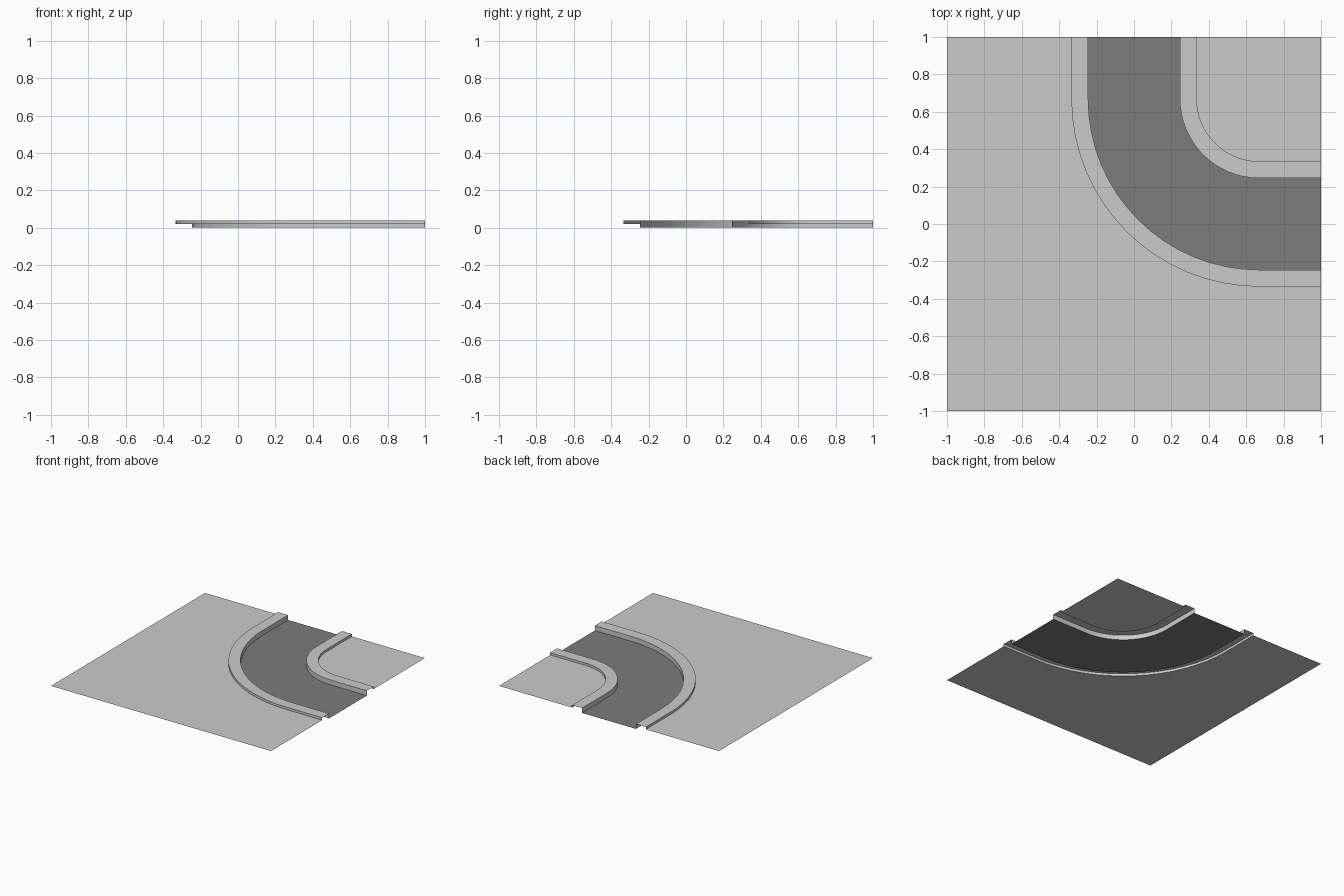
import bpy, bmesh, math

if "Cube" in bpy.data.objects:
    bpy.data.objects.remove(bpy.data.objects["Cube"])

C = 0.67        # bend centre on x and y; straights run on from here to the tile edge
SEG = 16
GROUND_Z, CURB_Z, ROAD_Z = 0.02, 0.04, 0.0


def bend(edge, z):
    """Line from the back edge, round the bend, out to the right edge."""
    r = C - edge
    pts = [(edge, 1, z)]
    for i in range(SEG + 1):
        a = math.pi + i * math.pi / 2 / SEG
        pts.append((C + r * math.cos(a), C + r * math.sin(a), z))
    return pts + [(1, edge, z)]


def finish(name, bm):
    me = bpy.data.meshes.new(name)
    bm.to_mesh(me)
    bm.free()
    ob = bpy.data.objects.new(name, me)
    bpy.context.collection.objects.link(ob)
    bpy.context.view_layer.objects.active = ob
    bpy.ops.object.select_all(action='DESELECT')
    ob.select_set(True)
    bpy.ops.object.shade_smooth_by_angle(angle=math.radians(30))
    return ob


def sweep(name, profile):
    """Skin a cross-section of (edge, z) points, listed from outside to inside."""
    bm = bmesh.new()
    rows = [[bm.verts.new(p) for p in bend(e, z)] for e, z in profile]
    for a, b in zip(rows, rows[1:]):
        for i in range(len(a) - 1):
            bm.faces.new((a[i], a[i + 1], b[i + 1], b[i]))
    return finish(name, bm)


def sheet(name, pts):
    bm = bmesh.new()
    face = bm.faces.new([bm.verts.new(p) for p in pts])
    face.normal_update()
    if face.normal.z < 0:
        face.normal_flip()
    bmesh.ops.triangulate(bm, faces=[face])
    return finish(name, bm)


# Sunken road
road = sweep("road", [(-0.245, ROAD_Z), (0.245, ROAD_Z)])
mat = bpy.data.materials.new("asphalt")
mat.diffuse_color = (0.2, 0.2, 0.2, 1)
mat.use_nodes = True
mat.node_tree.nodes["Principled BSDF"].inputs["Base Color"].default_value = mat.diffuse_color
road.data.materials.append(mat)

# Raised curbs, open underneath and at the tile edges
sweep("outer_curb", [(-0.335, GROUND_Z), (-0.335, CURB_Z), (-0.245, CURB_Z), (-0.245, ROAD_Z)])
sweep("inner_curb", [(0.245, ROAD_Z), (0.245, CURB_Z), (0.335, CURB_Z), (0.335, GROUND_Z)])

# Flat ground on both sides of the road
sheet("outer_ground", bend(-0.335, GROUND_Z) +
      [(1, -1, GROUND_Z), (-1, -1, GROUND_Z), (-1, 1, GROUND_Z)])
sheet("inner_ground", bend(0.335, GROUND_Z) + [(1, 1, GROUND_Z)])
